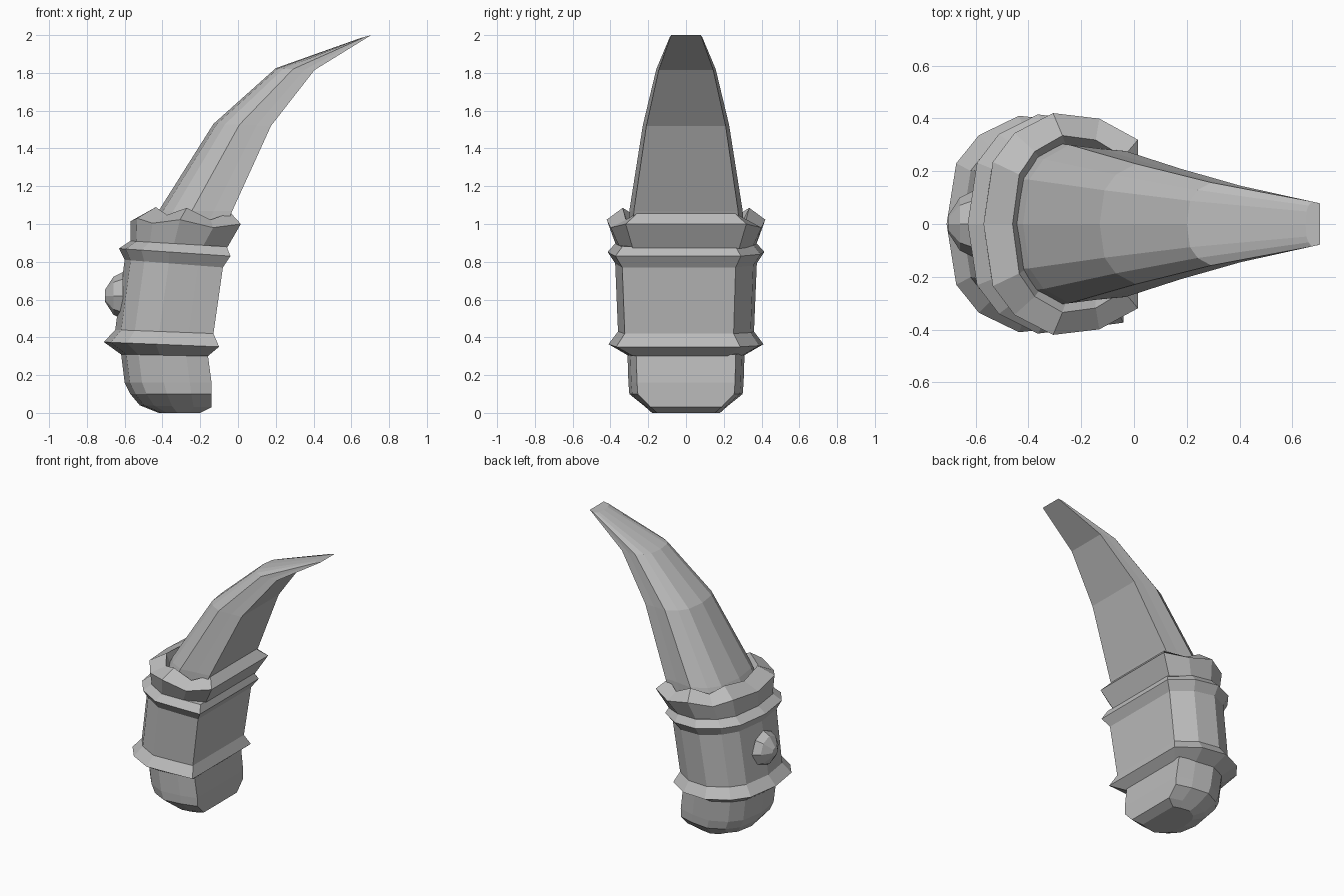
import bpy
import bmesh
from math import radians
from mathutils import Matrix

if "Cube" in bpy.data.objects:
    bpy.data.objects.remove(bpy.data.objects["Cube"])

grey = bpy.data.materials.new("plain grey")
grey.use_nodes = True
tone = (0.5, 0.5, 0.5, 1)
grey.diffuse_color = tone
grey.node_tree.nodes["Principled BSDF"].inputs["Base Color"].default_value = tone

# Half of the D-shaped section: depth from the round back to the flat face, width
HALF = [(0, 0), (.06, .56), (.2, .82), (.45, 1), (.75, .95)]


def finish(name, bm):
    bmesh.ops.recalc_face_normals(bm, faces=bm.faces)
    mesh = bpy.data.meshes.new(name)
    bm.to_mesh(mesh)
    bm.free()
    mesh.materials.append(grey)
    obj = bpy.data.objects.new(name, mesh)
    bpy.context.collection.objects.link(obj)
    return obj


def d_ring(bm, x0, z0, x1, z1, w, corners, wave=None):
    """One D-shaped ring; corners are the flat face's half widths at +y and -y."""
    right = HALF + [(1, corners[0])]
    left = HALF + [(1, corners[1])]
    points = [(u, v, i) for i, (u, v) in enumerate(right)]
    points += [(u, -v, i) for i, (u, v) in reversed(list(enumerate(left))) if i]
    return [bm.verts.new((x0 + (x1 - x0) * u, w * v,
                          z0 + (z1 - z0) * u + (wave[i] if wave else 0)))
            for u, v, i in points]


def loft(name, rows, corners, waves={}):
    bm = bmesh.new()
    rings = [d_ring(bm, *row, corners, waves.get(k)) for k, row in enumerate(rows)]
    n = len(rings[0])
    for a, b in zip(rings, rings[1:]):
        for i in range(n):
            j = (i + 1) % n
            bm.faces.new((a[i], a[j], b[j], b[i]))
    bm.faces.new(rings[0])
    bm.faces.new(rings[-1])
    return finish(name, bm)


# Rounded stub at the bottom
loft("base_stub", [
    (-.42, 0, -.20, 0, .18),
    (-.52, .04, -.14, .03, .22),
    (-.57, .10, -.14, .10, .30),
    (-.60, .16, -.14, .16, .305),
    (-.62, .32, -.16, .31, .31)], (.85, .85))

# Sleeve with the flared lower ring and the upper band
loft("sleeve", [
    (-.62, .31, -.16, .30, .31),
    (-.71, .375, -.10, .35, .41),
    (-.65, .44, -.13, .42, .36),
    (-.60, .81, -.08, .77, .375),
    (-.63, .87, -.04, .83, .415),
    (-.57, .91, -.06, .88, .375)], (.7, .9))

# Flared collar with a zigzag rim
rim = [-.01, .02, -.02, .02, -.04, 0]
loft("collar", [
    (-.57, .90, -.06, .87, .37),
    (-.57, 1.02, .015, 1.0, .42),
    (-.46, 1.07, -.04, 1.06, .335),
    (-.43, .99, -.05, .99, .30)], (.76, .76),
    {1: [z * .6 for z in rim], 2: rim})

# Curved, tapering claw with a flat inner face
loft("claw", [
    (-.47, .97, -.07, .97, .305),
    (-.42, 1.07, -.03, 1.07, .30),
    (-.13, 1.53, .175, 1.52, .228),
    (.20, 1.825, .405, 1.815, .157),
    (.65, 1.985, .705, 2.0, .085)], (.92, .92))

# Faceted stud on the round back
bm = bmesh.new()
for radius, top, depth, x in ((.125, .10, .05, -.635), (.10, .03, .045, -.6825)):
    place = Matrix.Translation((x, 0, .62)) @ Matrix.Rotation(radians(-90), 4, "Y")
    bmesh.ops.create_cone(bm, cap_ends=True, segments=8, radius1=radius,
                          radius2=top, depth=depth, matrix=place)
finish("back_stud", bm)
